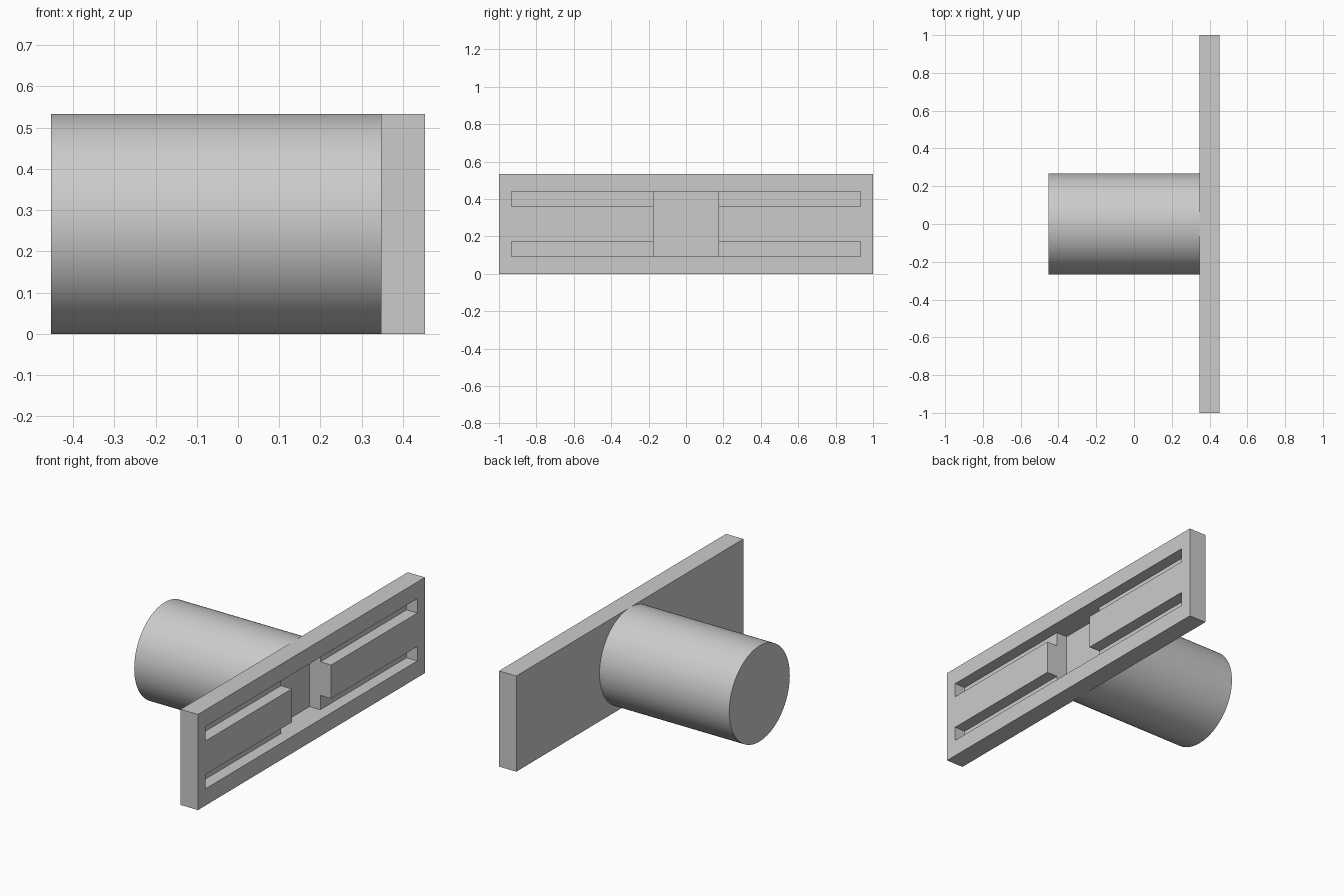
import bpy
import math

if "Cube" in bpy.data.objects:
    bpy.data.objects.remove(bpy.data.objects["Cube"], do_unlink=True)

# Main dimensions
LENGTH, HEIGHT, THICK = 2.0, 0.5333, 0.1067
FACE_X = 0.4533
BACK_X = FACE_X - THICK
MID_Z = HEIGHT / 2
POCKET, POCKET_DEPTH = 0.3467, 0.1333
SLOT_LENGTH, SLOT_HEIGHT, SLOT_DEPTH = 1.8667, 0.08, 0.0667

grey = bpy.data.materials.new("plain grey")
grey.use_nodes = True
colour = (0.6, 0.6, 0.6, 1)
grey.diffuse_color = colour
grey.node_tree.nodes["Principled BSDF"].inputs["Base Color"].default_value = colour


def box(name, x0, x1, width, height, z):
    """Box from x0 to x1, centred on y = 0 and the given z."""
    bpy.ops.mesh.primitive_cube_add(size=1, location=((x0 + x1) / 2, 0, z))
    ob = bpy.context.object
    ob.name = name
    ob.scale = (x1 - x0, width, height)
    bpy.ops.object.transform_apply(location=True, rotation=True, scale=True)
    ob.data.materials.append(grey)
    return ob


def cut(ob, cutter):
    mod = ob.modifiers.new("cut", 'BOOLEAN')
    mod.operation = 'DIFFERENCE'
    mod.solver = 'EXACT'
    mod.object = cutter
    bpy.context.view_layer.objects.active = ob
    bpy.ops.object.modifier_apply(modifier=mod.name)


# Mounting plate
plate = box("mounting_plate", BACK_X, FACE_X, LENGTH, HEIGHT, MID_Z)

# Round post behind the plate
bpy.ops.mesh.primitive_cylinder_add(
    vertices=96, radius=HEIGHT / 2, depth=FACE_X + BACK_X,
    location=((BACK_X - FACE_X) / 2, 0, MID_Z), rotation=(0, math.pi / 2, 0))
post = bpy.context.object
post.name = "round_post"
bpy.ops.object.transform_apply(location=True, rotation=True, scale=True)
post.data.materials.append(grey)

# Square pocket through the plate and into the post
pocket = box("pocket_cutter", FACE_X - POCKET_DEPTH, FACE_X + 0.1, POCKET, POCKET, MID_Z)
cut(plate, pocket)
cut(post, pocket)
cutters = [pocket]

# Long slots flush with the top and bottom of the pocket
for side in (-1, 1):
    z = MID_Z + side * (POCKET - SLOT_HEIGHT) / 2
    slot = box("slot_cutter", FACE_X - SLOT_DEPTH, FACE_X + 0.1, SLOT_LENGTH, SLOT_HEIGHT, z)
    cut(plate, slot)
    cutters.append(slot)

for cutter in cutters:
    bpy.data.objects.remove(cutter, do_unlink=True)

# Smooth the round wall, keep edges sharp
bpy.ops.object.select_all(action='DESELECT')
post.select_set(True)
bpy.context.view_layer.objects.active = post
bpy.ops.object.shade_smooth_by_angle(angle=math.radians(30))
